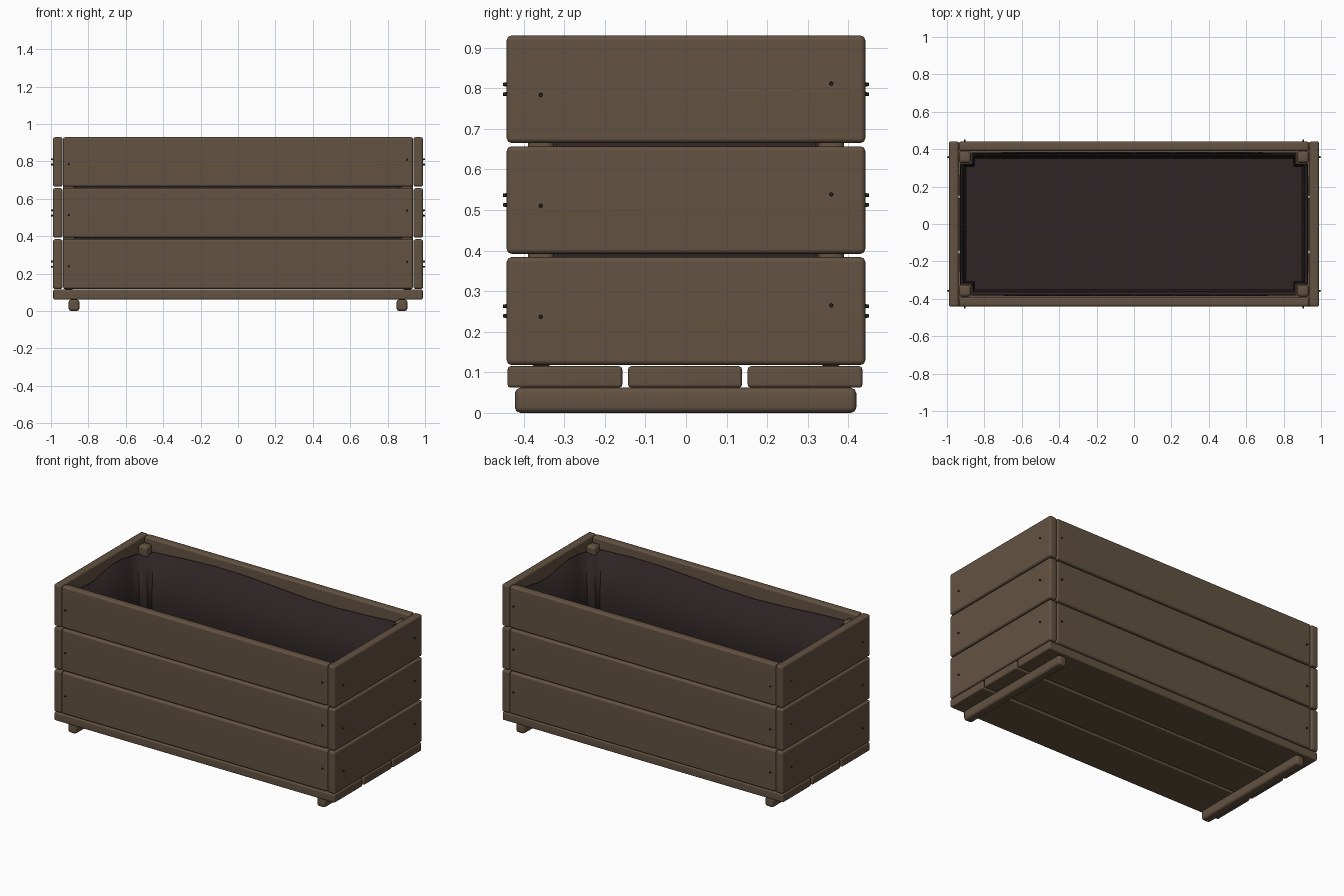
import bpy, bmesh, math
from mathutils import Matrix, Vector

cube = bpy.data.objects.get("Cube")
if cube:
    bpy.data.objects.remove(cube, do_unlink=True)


def material(name, rgb):
    m = bpy.data.materials.new(name)
    m.use_nodes = True
    m.diffuse_color = (*rgb, 1)
    bsdf = m.node_tree.nodes["Principled BSDF"]
    bsdf.inputs["Base Color"].default_value = (*rgb, 1)
    bsdf.inputs["Roughness"].default_value = 0.8
    return m


WOOD = material("brown wood", (0.125, 0.084, 0.052))
LINER = material("dark liner", (0.027, 0.017, 0.018))
NAIL = material("dark nail", (0.03, 0.023, 0.018))


def finish(bm, name, mat, angle=50):
    me = bpy.data.meshes.new(name)
    bm.to_mesh(me)
    bm.free()
    me.materials.append(mat)
    ob = bpy.data.objects.new(name, me)
    bpy.context.collection.objects.link(ob)
    bpy.ops.object.select_all(action='DESELECT')
    ob.select_set(True)
    bpy.context.view_layer.objects.active = ob
    bpy.ops.object.shade_smooth_by_angle(angle=math.radians(angle))
    return ob


def board(name, x, y, z, bevel=0.012):
    """Rounded plank given by its (low, high) ranges."""
    bm = bmesh.new()
    bmesh.ops.create_cube(bm, size=1)
    for v in bm.verts:
        v.co = [r[0] if c < 0 else r[1] for c, r in zip(v.co, (x, y, z))]
    bmesh.ops.bevel(bm, geom=bm.edges[:], offset=bevel, segments=2,
                    profile=0.5, affect='EDGES')
    ob = finish(bm, name, WOOD)
    ob.modifiers.new("flat faces", 'WEIGHTED_NORMAL').keep_sharp = True
    return ob


def span(side, a, b):
    return tuple(sorted((side * a, side * b)))


def nail(name, pos, normal):
    bm = bmesh.new()
    turn = Vector(normal).to_track_quat('Z', 'Y').to_matrix().to_4x4()
    bmesh.ops.create_cone(bm, cap_ends=True, segments=6, radius1=0.006,
                          radius2=0.004, depth=0.016,
                          matrix=Matrix.Translation(pos) @ turn)
    finish(bm, name, NAIL, 30)


# Wall boards in three rows, with nails at each end
rows = [("lower", 0.118, 0.384), ("middle", 0.392, 0.657), ("upper", 0.665, 0.93)]
for row, lo, hi in rows:
    mid = (lo + hi) / 2
    for s, label in ((-1, "right"), (1, "left")):
        board(f"{row}_{label}_board", span(s, 0.938, 0.99), (-0.442, 0.442), (lo, hi))
        for t in (-1, 1):
            nail(f"{row}_{label}_nail", (s * 0.992, t * 0.358, mid + t * 0.014), (s, 0, 0))
    for s, label in ((-1, "front"), (1, "back")):
        board(f"{row}_{label}_board", (-0.936, 0.936), span(s, 0.39, 0.441), (lo, hi))
        for t in (-1, 1):
            nail(f"{row}_{label}_nail", (t * 0.905, s * 0.443, mid + t * 0.012), (0, s, 0))

# Floor planks with gaps between them
for name, lo, hi in (("front", -0.44, -0.157), ("middle", -0.143, 0.138), ("back", 0.152, 0.435)):
    board(f"{name}_floor_plank", (-0.988, 0.988), (lo, hi), (0.062, 0.115), 0.008)

# Runners under the ends and posts in the inner corners
for s, label in ((-1, "right"), (1, "left")):
    board(f"{label}_runner", span(s, 0.848, 0.906), (-0.422, 0.42), (0, 0.062), 0.014)
    for t, depth in ((-1, "front"), (1, "back")):
        board(f"{depth}_{label}_post", span(s, 0.872, 0.936), span(t, 0.325, 0.389),
              (0.115, 0.9), 0.016)

# Fabric liner: an open tray notched around the posts, with a wavy rim
def liner_outline(inset):
    hx, hy = 0.932 - inset, 0.384 - inset
    nx, ny = 0.868 - inset * 0.4, 0.322 - inset * 0.4
    corners = [(hx, -ny), (hx, ny), (nx, ny), (nx, hy), (-nx, hy), (-nx, ny),
               (-hx, ny), (-hx, -ny), (-nx, -ny), (-nx, -hy), (nx, -hy), (nx, -ny)]
    pts = []
    for i, a in enumerate(corners):
        a, b = Vector(a), Vector(corners[(i + 1) % 12])
        steps = 8 if (b - a).length > 0.3 else 1
        pts += [a.lerp(b, k / steps) for k in range(steps)]
    return pts


bm = bmesh.new()
rings = []
for z, inset in ((0.135, 0.035), (0.17, 0.026), (0.5, 0.022), (0.86, 0.006)):
    ring = []
    for i, p in enumerate(liner_outline(inset)):
        wave = 0.018 * math.sin(i * 0.9) if z > 0.8 else 0
        ring.append(bm.verts.new((p.x, p.y, z + wave)))
    rings.append(ring)
for a, b in zip(rings, rings[1:]):
    for i in range(len(a)):
        j = (i + 1) % len(a)
        bm.faces.new((a[j], a[i], b[i], b[j]))
bm.faces.new(rings[0])
bmesh.ops.recalc_face_normals(bm, faces=bm.faces[:])
for f in bm.faces:
    f.normal_update()
if max(bm.faces, key=lambda f: f.calc_area()).normal.z < 0:
    bmesh.ops.reverse_faces(bm, faces=bm.faces[:])
liner = finish(bm, "fabric_liner", LINER, 40)
thick = liner.modifiers.new("thickness", 'SOLIDIFY')
thick.thickness = 0.006
thick.offset = -1
